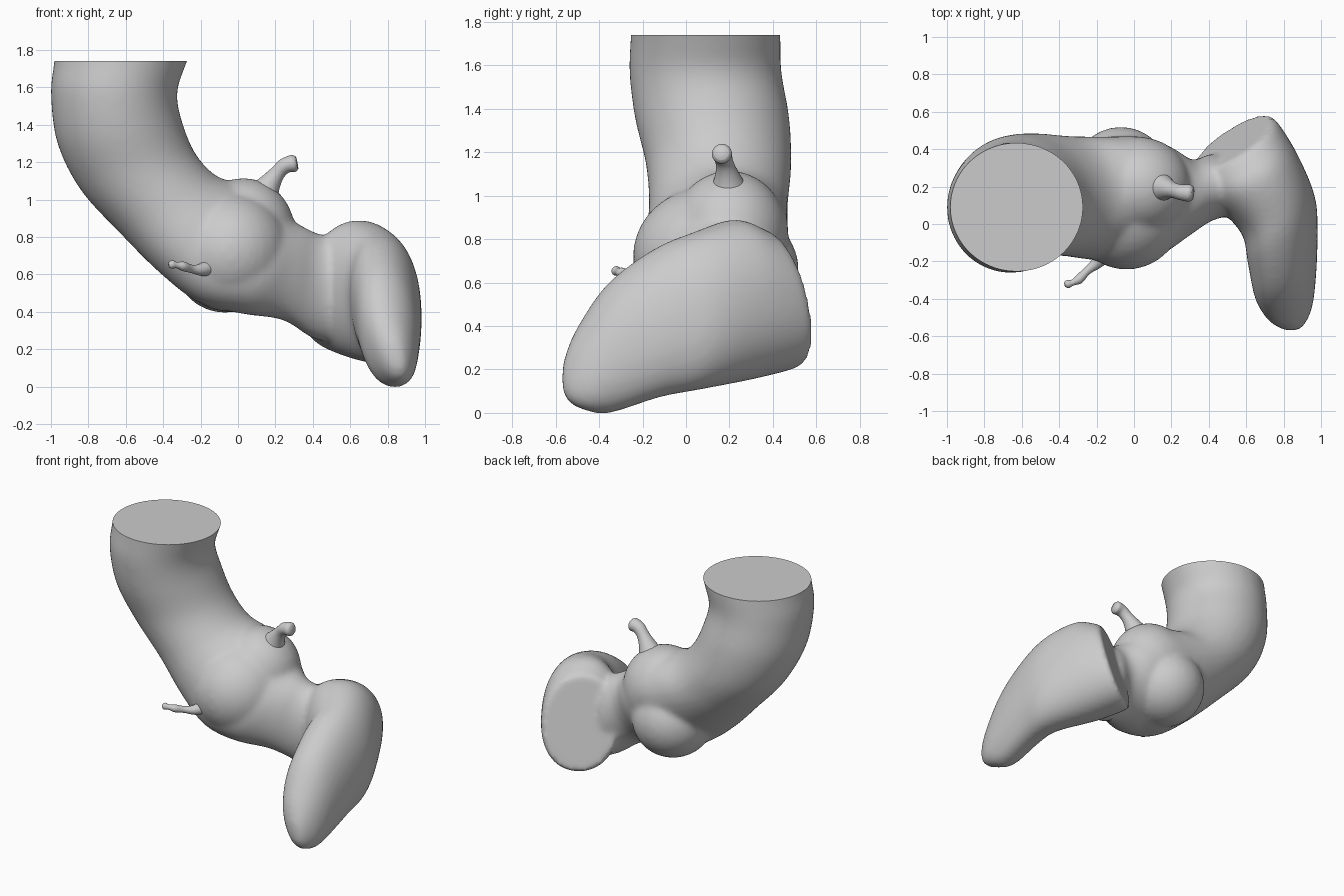
import bpy, bmesh, math
from mathutils import Vector, Matrix

if "Cube" in bpy.data.objects:
    bpy.data.objects.remove(bpy.data.objects["Cube"])

SIDES = 48


def spline(rows, steps=6):
    """Catmull-Rom interpolation of rows of numbers."""
    out = []
    n = len(rows)
    for i in range(n - 1):
        p0, p1, p2, p3 = rows[max(i - 1, 0)], rows[i], rows[i + 1], rows[min(i + 2, n - 1)]
        for s in range(steps):
            t = s / steps
            out.append([0.5 * (2 * b + (c - a) * t + (2 * a - 5 * b + 4 * c - d) * t * t
                               + (3 * b - a - 3 * c + d) * t ** 3)
                        for a, b, c, d in zip(p0, p1, p2, p3)])
    out.append(list(rows[-1]))
    return out


def power(v, e):
    return math.copysign(abs(v) ** e, v)


def loft(bm, sections, e=1.0):
    """Skin (super)elliptical sections (centre, half-width vector, half-height vector)."""
    rings = []
    for row in spline(sections):
        c, w, h = Vector(row[0:3]), Vector(row[3:6]), Vector(row[6:9])
        rings.append([bm.verts.new(c + w * power(math.cos(a), e) + h * power(math.sin(a), e))
                      for a in (2 * math.pi * k / SIDES for k in range(SIDES))])
    faces = [bm.faces.new(rings[0]), bm.faces.new(rings[-1][::-1])]
    for r, q in zip(rings, rings[1:]):
        for k in range(SIDES):
            j = (k + 1) % SIDES
            faces.append(bm.faces.new((r[k], q[k], q[j], r[j])))
    bmesh.ops.recalc_face_normals(bm, faces=faces)


def ellipsoid(bm, centre, radii):
    m = Matrix.Translation(centre) @ Matrix.Diagonal((*radii, 1))
    bmesh.ops.create_uvsphere(bm, u_segments=32, v_segments=20, radius=1, matrix=m)


def make_object(name, bm):
    me = bpy.data.meshes.new(name)
    bm.to_mesh(me)
    bm.free()
    ob = bpy.data.objects.new(name, me)
    bpy.context.collection.objects.link(ob)
    return ob


def shade(ob, angle):
    bpy.ops.object.select_all(action='DESELECT')
    ob.select_set(True)
    bpy.context.view_layer.objects.active = ob
    bpy.ops.object.shade_smooth_by_angle(angle=math.radians(angle))


def vessel(name, points):
    """Small branch along points (x, y, z, radius)."""
    sections = []
    for i, p in enumerate(points):
        a, b = points[max(i - 1, 0)], points[min(i + 1, len(points) - 1)]
        t = (Vector(b[:3]) - Vector(a[:3])).normalized()
        w = t.cross(Vector((0.6, -0.8, 0) if abs(t.y) < 0.4 else (0, 0, 1))).normalized()
        h = t.cross(w)
        sections.append([*p[:3], *(w * p[3]), *(h * p[3])])
    bm = bmesh.new()
    loft(bm, sections)
    shade(make_object(name, bm), 60)


# Aorta and outflow: outer x,z / inner x,z / y centre, y half-width, y tilt
tube = [
    (-0.97, 1.86, -0.22, 1.86, 0.09, 0.34, 0),
    (-0.985, 1.72, -0.28, 1.72, 0.09, 0.345, 0),
    (-1.00, 1.56, -0.325, 1.57, 0.09, 0.35, 0),
    (-0.965, 1.30, -0.30, 1.42, 0.12, 0.355, 0),
    (-0.84, 1.05, -0.23, 1.25, 0.15, 0.335, 0),
    (-0.63, 0.82, -0.12, 1.13, 0.15, 0.32, 0.02),
    (-0.42, 0.61, 0.02, 1.08, 0.14, 0.32, 0.07),
    (-0.21, 0.45, 0.18, 1.02, 0.13, 0.32, 0.10),
    (0.02, 0.39, 0.28, 0.90, 0.12, 0.28, 0.08),
    (0.24, 0.355, 0.36, 0.85, 0.14, 0.20, 0.04),
    (0.42, 0.25, 0.45, 0.81, 0.20, 0.175, 0),
    (0.60, 0.25, 0.64, 0.75, 0.18, 0.12, 0),
]
body = bmesh.new()
loft(body, [((ox + ix) / 2, cy, (oz + iz) / 2, 0, hw, 0,
             (ix - ox) / 2, tilt, (iz - oz) / 2)
            for ox, oz, ix, iz, cy, hw, tilt in tube])

# Three shallow sinus bulges of the root
ellipsoid(body, (-0.04, 0.10, 0.72), (0.32, 0.345, 0.32))
ellipsoid(body, (0.03, 0.20, 0.83), (0.275, 0.265, 0.285))
ellipsoid(body, (-0.07, 0.24, 0.66), (0.27, 0.28, 0.265))

# Ventricle: flat oblique base tapering to a rounded tip
loft(body, [
    (0.53, 0.435, 0.525, 0.205, 0.13, 0, 0.03, -0.07, 0.305),
    (0.56, 0.39, 0.525, 0.217, 0.14, 0, 0.03, -0.07, 0.33),
    (0.645, 0.25, 0.52, 0.23, 0.12, 0, 0.005, -0.03, 0.37),
    (0.77, 0.05, 0.47, 0.195, 0.10, 0, -0.02, 0, 0.365),
    (0.795, -0.13, 0.415, 0.185, 0.08, 0, -0.02, 0, 0.345),
    (0.81, -0.35, 0.30, 0.16, 0.05, 0, -0.02, 0, 0.30),
    (0.83, -0.48, 0.20, 0.115, 0.02, 0, -0.03, -0.02, 0.19),
    (0.84, -0.55, 0.15, 0.06, 0, 0, -0.02, -0.01, 0.10),
    (0.84, -0.57, 0.14, 0.02, 0, 0, -0.01, 0, 0.03),
], 0.92)

# Fuse the lofts into one smooth skin
raw = make_object("fused_source", body)
rm = raw.modifiers.new("fuse", 'REMESH')
rm.mode = 'VOXEL'
rm.voxel_size = 0.016
sm = raw.modifiers.new("soften", 'SMOOTH')
sm.factor = 0.5
sm.iterations = 14
dg = bpy.context.evaluated_depsgraph_get()
bm = bmesh.new()
bm.from_mesh(raw.evaluated_get(dg).to_mesh())
bpy.data.objects.remove(raw)

# Cut the aorta flat and cap it
bmesh.ops.bisect_plane(bm, geom=bm.verts[:] + bm.edges[:] + bm.faces[:],
                       plane_co=(0, 0, 1.74), plane_no=(0, 0, 1), clear_outer=True)
bmesh.ops.holes_fill(bm, edges=[e for e in bm.edges if e.is_boundary], sides=0)
bmesh.ops.recalc_face_normals(bm, faces=bm.faces[:])
shade(make_object("aorta_root_and_ventricle", bm), 40)

# Coronary branches
vessel("upper_coronary", [(0.12, 0.20, 1.00, 0.10), (0.17, 0.19, 1.085, 0.06),
                          (0.21, 0.18, 1.14, 0.042), (0.25, 0.17, 1.18, 0.042),
                          (0.295, 0.165, 1.193, 0.046), (0.315, 0.163, 1.197, 0.034)])
vessel("front_coronary", [(-0.15, -0.15, 0.64, 0.05), (-0.20, -0.21, 0.625, 0.032),
                          (-0.25, -0.25, 0.63, 0.022), (-0.30, -0.30, 0.645, 0.024),
                          (-0.35, -0.32, 0.653, 0.022), (-0.37, -0.325, 0.656, 0.012)])
